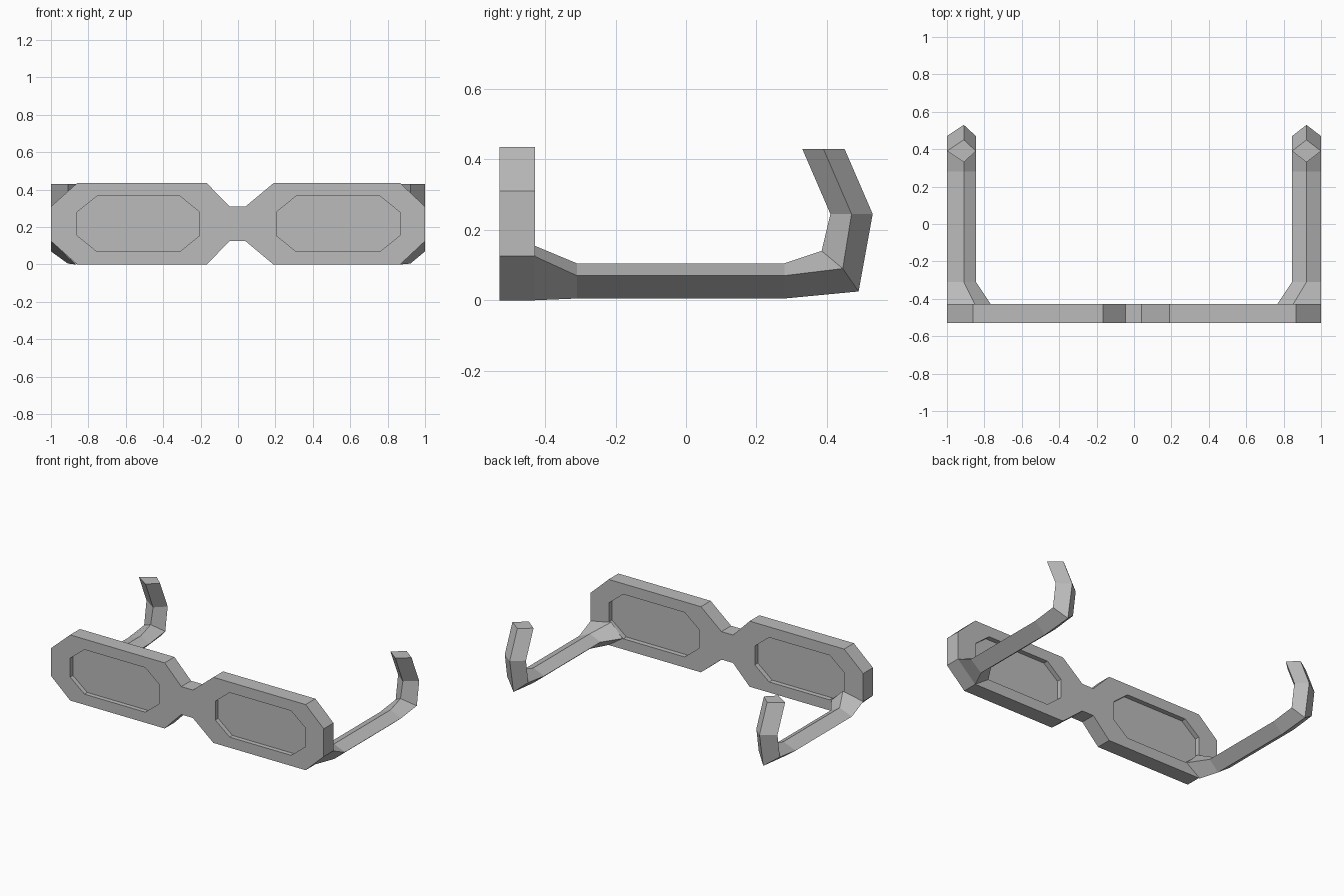
import bpy
import bmesh

if "Cube" in bpy.data.objects:
    bpy.data.objects.remove(bpy.data.objects["Cube"])

grey = bpy.data.materials.new("plain grey")
grey.use_nodes = True
colour = (0.5, 0.5, 0.5, 1)
grey.diffuse_color = colour
grey.node_tree.nodes["Principled BSDF"].inputs["Base Color"].default_value = colour


def loft(name, rings):
    """Solid joining rings of matching points, with capped ends."""
    bm = bmesh.new()
    loops = [[bm.verts.new(p) for p in ring] for ring in rings]
    count = len(loops[0])
    for a, b in zip(loops, loops[1:]):
        for i in range(count):
            j = (i + 1) % count
            bm.faces.new((a[i], a[j], b[j], b[i]))
    bm.faces.new(loops[0])
    bm.faces.new(loops[-1])
    bmesh.ops.recalc_face_normals(bm, faces=bm.faces)
    mesh = bpy.data.meshes.new(name)
    bm.to_mesh(mesh)
    bm.free()
    mesh.materials.append(grey)
    obj = bpy.data.objects.new(name, mesh)
    bpy.context.collection.objects.link(obj)
    return obj


def slab(name, outline, front, back):
    return loft(name, [[(x, y, z) for x, z in outline] for y in (front, back)])


# Frame front: upper outline, then the lower one mirrored about mid height
HEIGHT = 0.435
upper = [(-1, 0.31), (-0.86, HEIGHT), (-0.167, HEIGHT), (-0.045, 0.31),
         (0.04, 0.31), (0.19, HEIGHT), (0.867, HEIGHT), (1, 0.31)]
lower = [(x, HEIGHT - z) for x, z in reversed(upper)]
frame = slab("frame_front", upper + lower, -0.53, -0.428)

# Octagonal lens openings, each filled by a thin recessed lens
for side, x0, x1 in (("right", -0.86, -0.205), ("left", 0.205, 0.865)):
    c = 0.105
    top = [(x0, 0.28), (x0 + c, 0.365), (x1 - c, 0.365), (x1, 0.28)]
    octagon = top + [(x, HEIGHT - z) for x, z in reversed(top)]
    cutter = slab("lens_cutter_" + side, octagon, -0.7, -0.3)
    cut = frame.modifiers.new("lens opening", "BOOLEAN")
    cut.operation = "DIFFERENCE"
    cut.solver = "EXACT"
    cut.object = cutter
    cutter.hide_render = True
    cutter.hide_viewport = True
    cutter.display_type = "WIRE"
    slab("lens_" + side, octagon, -0.5, -0.46)

# Temple arms: diamond section swept back, then hooked upward
# Each station: (y, z) of the lower ridge, the side edges and the upper ridge
stations = [((0.28, 0.005), (0.28, 0.07), (0.28, 0.105)),
            ((0.49, 0.025), (0.445, 0.09), (0.385, 0.14)),
            ((0.53, 0.245), (0.47, 0.245), (0.41, 0.245)),
            ((0.45, HEIGHT - 0.005), (0.39, HEIGHT - 0.005), (0.33, HEIGHT - 0.005))]
stations.insert(0, tuple((-0.31, z) for y, z in stations[0]))

for side, sign, ridge in (("right", -1, 0.91), ("left", 1, 0.922)):
    # Wider root hugging the lower corner of the frame
    rings = [[(sign * x, -0.43, z) for x, z in
              ((0.867, 0), (1, 0.125), (0.85, 0.155), (0.765, 0.07))]]
    for low, mid, high in stations:
        rings.append([(sign * ridge, *low), (sign * 1.0, *mid),
                      (sign * ridge, *high), (sign * 0.845, *mid)])
    loft("temple_arm_" + side, rings)
